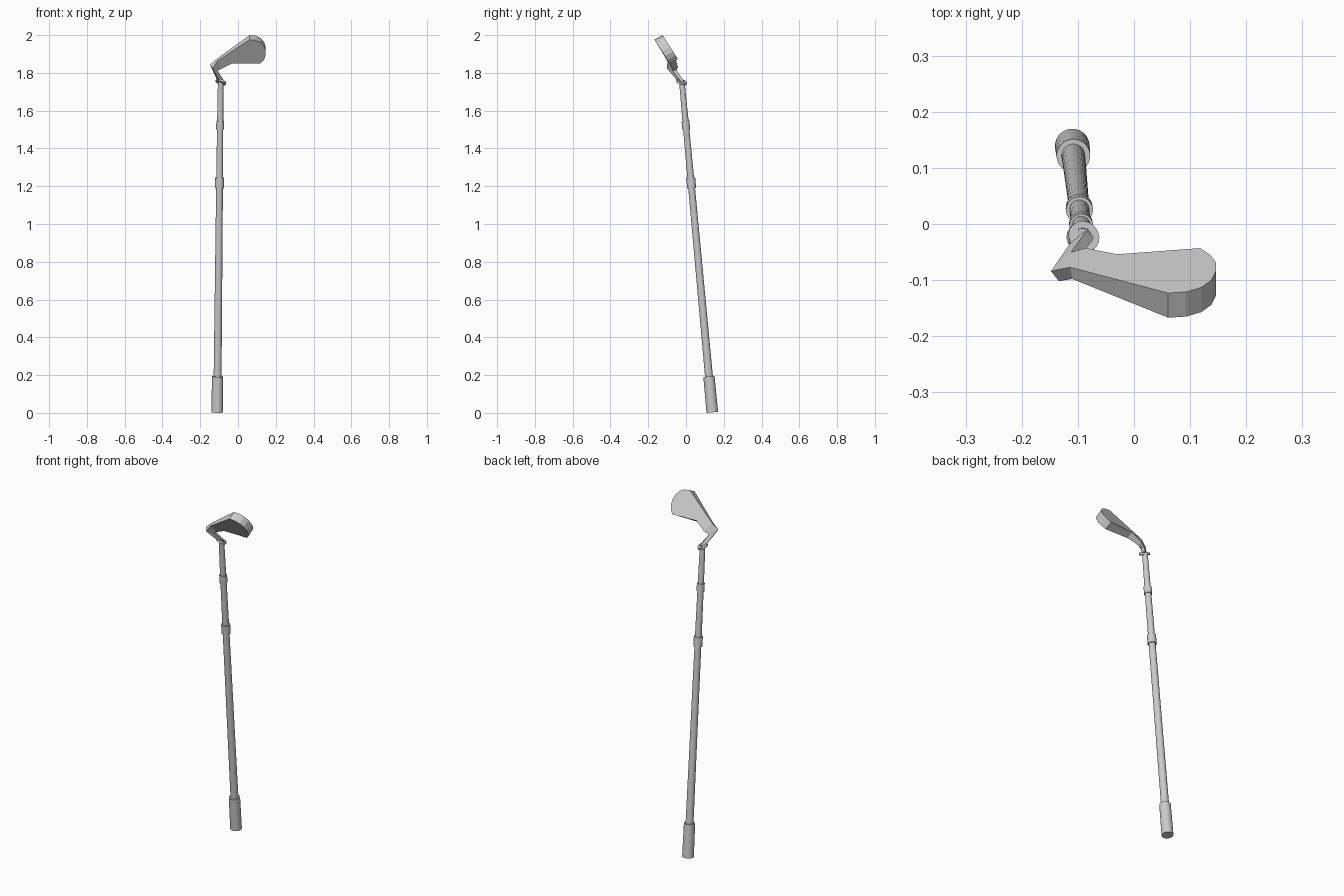
import bpy
from mathutils import Vector

if "Cube" in bpy.data.objects:
    bpy.data.objects.remove(bpy.data.objects["Cube"])

# Slanted shaft axis
START = Vector((-0.110, 0.139, 0.003))
END = Vector((-0.092, -0.022, 1.755))
AXIS = (END - START).normalized()


def at(z):
    return START + AXIS * ((z - START.z) / AXIS.z)


def tube(name, a, b, r1, r2, sides=24):
    d = b - a
    bpy.ops.mesh.primitive_cone_add(vertices=sides, radius1=r1, radius2=r2,
                                    depth=d.length, location=(a + b) / 2,
                                    rotation=d.to_track_quat('Z', 'Y').to_euler())
    bpy.context.object.name = name
    bpy.ops.object.shade_smooth_by_angle(angle=0.6)


def mesh(name, verts, faces):
    me = bpy.data.meshes.new(name)
    me.from_pydata(verts, [], faces)
    ob = bpy.data.objects.new(name, me)
    bpy.context.collection.objects.link(ob)
    bpy.context.view_layer.objects.active = ob
    ob.select_set(True)
    bpy.ops.object.mode_set(mode='EDIT')
    bpy.ops.mesh.select_all(action='SELECT')
    bpy.ops.mesh.normals_make_consistent(inside=False)
    bpy.ops.object.mode_set(mode='OBJECT')
    ob.select_set(False)


# Grip, tapered shaft and its two bands
tube("grip", at(0.003), at(0.193), 0.031, 0.030)
tube("lower_shaft", at(0.19), at(1.21), 0.021, 0.018)
tube("lower_band", at(1.19), at(1.245), 0.024, 0.024)
tube("middle_shaft", at(1.24), at(1.52), 0.018, 0.0165)
tube("upper_band", at(1.50), at(1.545), 0.021, 0.021)
tube("upper_shaft", at(1.54), at(1.757), 0.0165, 0.0145)

# Tilted collar
n = Vector((0.36, 0.36, 1)).normalized() * 0.006
c = Vector((-0.091, -0.024, 1.752))
tube("collar", c - n, c + n, 0.029, 0.029, 16)

# Bent neck: square sections, inner/outer corners on back then front
base = [(-0.082, -0.008, 1.752), (-0.108, -0.026, 1.756),
        (-0.096, -0.044, 1.756), (-0.070, -0.024, 1.752)]
elbow = [(-0.112, -0.050, 1.815), (-0.148, -0.084, 1.843),
         (-0.134, -0.102, 1.825), (-0.108, -0.072, 1.812)]
root = [(-0.086, -0.043, 1.830), (-0.114, -0.077, 1.873),
        (-0.110, -0.098, 1.862), (-0.088, -0.070, 1.822)]
faces = [(3, 2, 1, 0), (8, 9, 10, 11)]
for s in (0, 4):
    for i in range(4):
        j = (i + 1) % 4
        faces.append((s + i, s + j, s + 4 + j, s + 4 + i))
mesh("neck", base + elbow + root, faces)

# Blade: rear outline on a sloping plane, front outline offset by the thickness
rim = [(0.118, -0.043), (0.136, -0.055), (0.146, -0.068), (0.146, -0.084),
       (0.138, -0.100), (0.120, -0.113), (0.093, -0.121), (0.061, -0.123)]
back = [root[0], (-0.030, -0.054, 1.873)]
back += [(x, y, 2.0 - 1.58 * (y + 0.123)) for x, y in rim] + [root[1]]
front = [root[3], (-0.030, -0.086, 1.850)]
front += [(x, y - 0.044, z - 0.024) for x, y, z in back[2:-1]] + [root[2]]
k = len(back)
faces = [tuple(range(k)), tuple(range(2 * k - 1, k - 1, -1))]
faces += [(i, (i + 1) % k, k + (i + 1) % k, k + i) for i in range(k)]
mesh("blade", back + front, faces)
